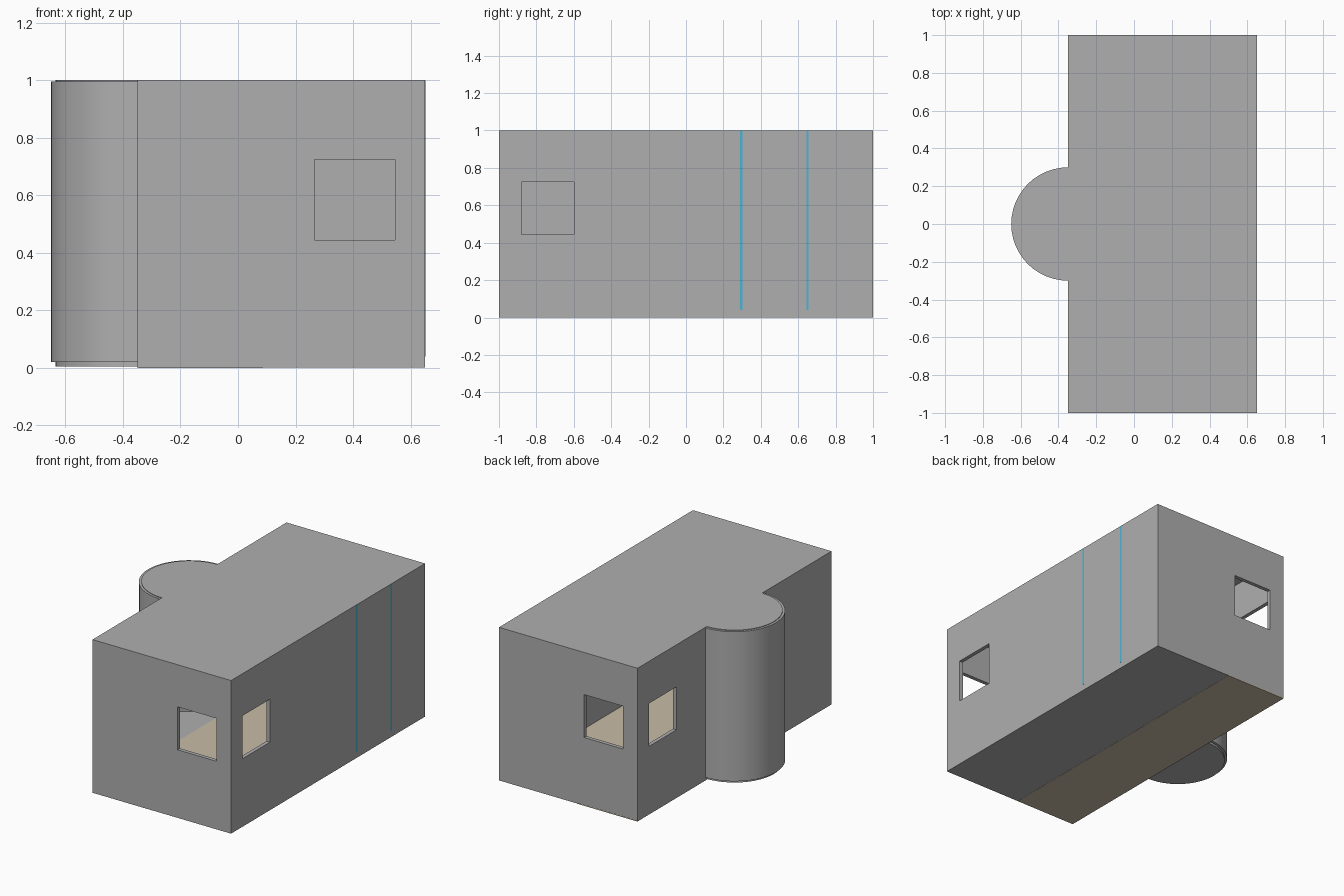
import bpy, bmesh, math

if "Cube" in bpy.data.objects:
    bpy.data.objects.remove(bpy.data.objects["Cube"])

def mat(name, rgb):
    m = bpy.data.materials.new(name)
    m.diffuse_color = (*rgb, 1)
    m.use_nodes = True
    m.node_tree.nodes["Principled BSDF"].inputs["Base Color"].default_value = m.diffuse_color
    return m

GREY = mat("grey_plaster", (0.43, 0.43, 0.43))
BEIGE = mat("beige_floor", (0.585, 0.503, 0.386))
CYAN = mat("cyan_trim", (0.07, 0.45, 0.65))

def add(name, bm, m):
    me = bpy.data.meshes.new(name)
    bmesh.ops.recalc_face_normals(bm, faces=bm.faces[:])
    bm.to_mesh(me)
    bm.free()
    me.materials.append(m)
    ob = bpy.data.objects.new(name, me)
    bpy.context.collection.objects.link(ob)
    return ob

def box(name, x, y, z, m):
    bm = bmesh.new()
    bmesh.ops.create_cube(bm, size=1)
    for v in bm.verts:
        v.co = [a[0] if c < 0 else a[1] for a, c in zip((x, y, z), v.co)]
    return add(name, bm, m)

# Hollow room: outer block with cutters for the inside, bay opening and windows
T = 0.025
X0, X1 = -0.35, 0.65
WZ = (0.445, 0.725)
room = box("room_walls", (X0, X1), (-1, 1), (0.001, 1), GREY)
cuts = [
    ((X0 + T, X1 - T), (-1 + T, 1 - T), (0.015, 1 - T)),
    ((X0 - 0.1, X0 + 0.1), (-0.275, 0.275), (0.022, 0.978)),
    ((0.265, 0.545), (-1.1, -0.9), WZ),
    ((-0.245, 0.035), (0.9, 1.1), WZ),
    ((X1 - 0.1, X1 + 0.1), (-0.88, -0.6), WZ),
    ((X0 - 0.1, X0 + 0.1), (0.6, 0.88), WZ),
]
bpy.context.view_layer.objects.active = room
for c in cuts:
    cutter = box("cutter", *c, GREY)
    cutter.hide_render = True
    mod = room.modifiers.new("cut", 'BOOLEAN')
    mod.operation = 'DIFFERENCE'
    mod.solver = 'EXACT'
    mod.object = cutter
    bpy.ops.object.modifier_apply(modifier=mod.name)
    bpy.data.objects.remove(cutter)

# Half-round bay: closed wall profile swept through half a turn
prof = [(0, .005), (.285, .005), (.285, .02), (.3, .02), (.3, .996), (.285, .996),
        (.285, 1), (0, 1), (0, .978), (.275, .978), (.275, .022), (0, .022)]
N = 24
bm = bmesh.new()
rings = []
for i in range(N + 1):
    a = math.pi / 2 + math.pi * i / N
    rings.append([bm.verts.new((X0 + r * math.cos(a), r * math.sin(a), z)) for r, z in prof])
for p, q in zip(rings, rings[1:]):
    for k in range(len(prof)):
        j = (k + 1) % len(prof)
        if prof[k][0] or prof[j][0]:
            bm.faces.new((p[k], p[j], q[j], q[k]))
bmesh.ops.remove_doubles(bm, verts=bm.verts[:], dist=1e-5)
bay = add("round_bay", bm, GREY)
bpy.ops.object.select_all(action='DESELECT')
bay.select_set(True)
bpy.context.view_layer.objects.active = bay
bpy.ops.object.shade_smooth_by_angle(angle=math.radians(30))

# Floor inside, and the part of it showing underneath
box("floor", (X0 + 0.01, X1 - 0.01), (-0.99, 0.99), (0.006, 0.022), BEIGE)
box("floor_underside", (X0, 0.087), (-0.999, 1.001), (0, 0.006), BEIGE)

# Thin cyan lines on the right wall
for y, w in ((0.295, 0.012), (0.65, 0.012)):
    box("wall_line", (X1 - 0.002, X1 + 0.001), (y - w / 2, y + w / 2), (0.04, 0.999), CYAN)
